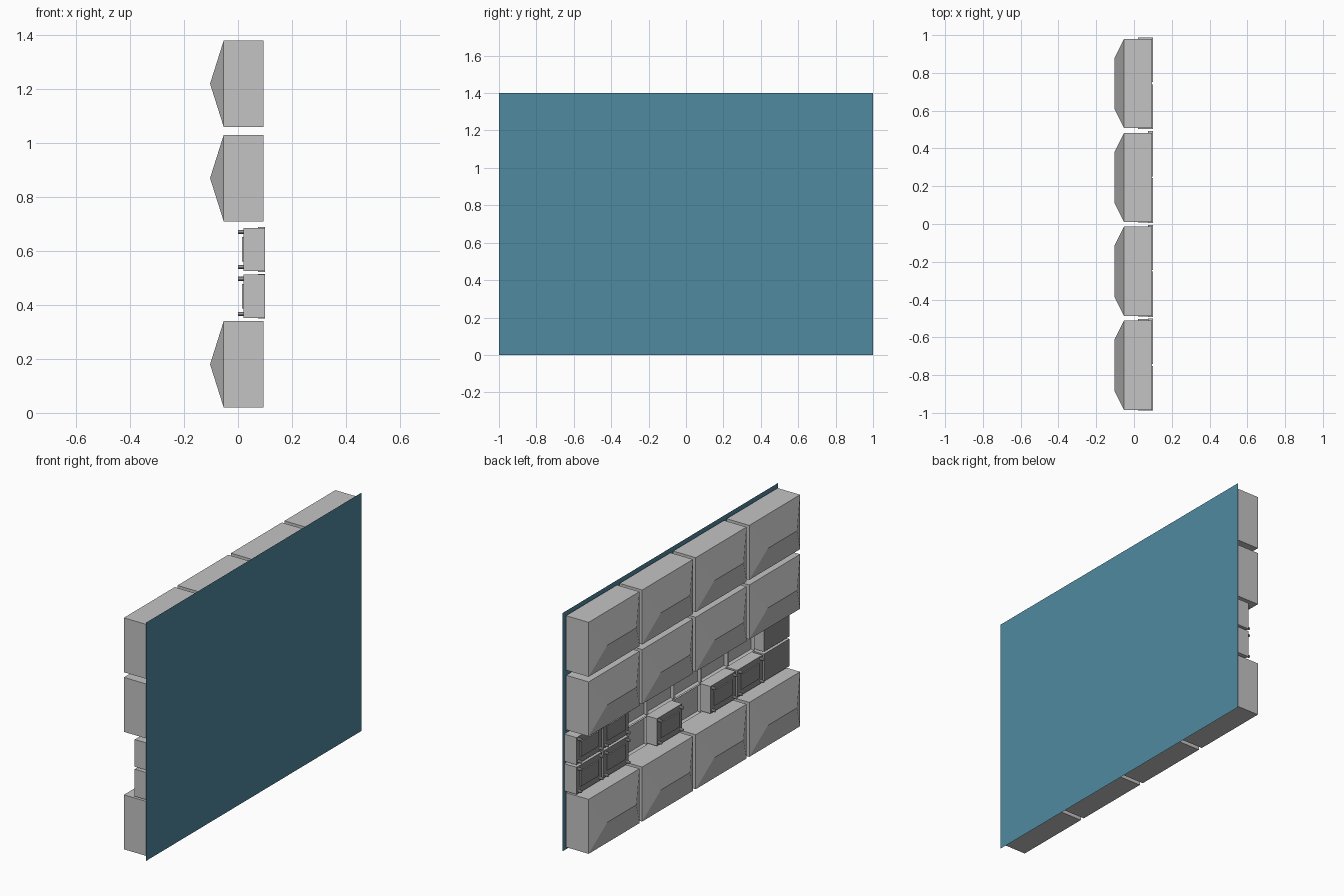
import bpy
import bmesh
import math
from mathutils import Matrix

cube = bpy.data.objects.get("Cube")
if cube:
    bpy.data.objects.remove(cube, do_unlink=True)


def material(name, r, g, b):
    m = bpy.data.materials.new(name)
    m.use_nodes = True
    m.diffuse_color = (r, g, b, 1)
    m.node_tree.nodes["Principled BSDF"].inputs["Base Color"].default_value = (r, g, b, 1)
    return m


teal = material("teal", 0.08, 0.255, 0.35)
grey = material("light grey", 0.55, 0.55, 0.55)
dark = material("dark grey", 0.27, 0.27, 0.27)


def finish(name, bm, mats):
    mesh = bpy.data.meshes.new(name)
    bmesh.ops.recalc_face_normals(bm, faces=bm.faces)
    bm.to_mesh(mesh)
    bm.free()
    for m in mats:
        mesh.materials.append(m)
    ob = bpy.data.objects.new(name, mesh)
    bpy.context.collection.objects.link(ob)
    return ob


def add_box(bm, x0, x1, y, z, w, h):
    """Box from x0 to x1 centred on y, z; returns its outward (-x) face."""
    mat = Matrix.Translation(((x0 + x1) / 2, y, z)) @ Matrix.Diagonal((x1 - x0, w, h, 1))
    verts = bmesh.ops.create_cube(bm, size=1, matrix=mat)["verts"]
    faces = {f for v in verts for f in v.link_faces}
    return min(faces, key=lambda f: f.calc_center_median().x)


# Thin backing sheet
bm = bmesh.new()
sheet = [bm.verts.new((0.1035, y, z)) for y, z in ((-1, 0), (1, 0), (1, 1.4), (-1, 1.4))]
bm.faces.new(sheet)
finish("backing_sheet", bm, [teal])


# Large blocks, each with a hipped front
def hipped_block(name, y, z):
    bm = bmesh.new()
    front = add_box(bm, -0.053, 0.094, y, z, 0.472, 0.32)
    corners = list(front.verts)
    bm.faces.remove(front)
    ends = {s: bm.verts.new((-0.1035, y + s * 0.135, z)) for s in (-1, 1)}

    def corner(sy, sz):
        return next(v for v in corners if (v.co.y - y) * sy > 0 and (v.co.z - z) * sz > 0)

    for s in (-1, 1):
        bm.faces.new((corner(s, -1), corner(s, 1), ends[s]))
        bm.faces.new((corner(-1, s), corner(1, s), ends[1], ends[-1]))
    finish(name, bm, [grey])


for row, z in enumerate((0.18, 0.87, 1.22)):
    for col in range(4):
        hipped_block(f"large_block_{row}_{col}", (col - 1.5) * 0.497 - 0.002, z)


# Small units: plain end box, pinned module or shallow tray
def plain_box(name, y, z):
    bm = bmesh.new()
    add_box(bm, 0.02, 0.1, y, z, 0.235, 0.16).material_index = 1
    finish(name, bm, [grey, dark])


def pinned_module(name, y, z):
    bm = bmesh.new()
    add_box(bm, 0.02, 0.1, y, z, 0.235, 0.16).material_index = 1
    add_box(bm, 0.015, 0.02, y, z, 0.17, 0.09).material_index = 1
    for sy in (-1, 1):
        for sz in (-1, 1):
            mat = Matrix.Translation((0.011, y + sy * 0.1, z + sz * 0.065))
            bmesh.ops.create_cone(bm, cap_ends=True, segments=10, radius1=0.008,
                                  radius2=0.008, depth=0.022,
                                  matrix=mat @ Matrix.Rotation(math.pi / 2, 4, "Y"))
    finish(name, bm, [grey, dark])


def tray(name, y, z):
    bm = bmesh.new()
    front = add_box(bm, 0.075, 0.1, y, z, 0.24, 0.166)
    bmesh.ops.inset_region(bm, faces=[front], thickness=0.008)
    bmesh.ops.translate(bm, verts=front.verts, vec=(0.018, 0, 0))
    finish(name, bm, [grey])


layout = {0: "BPPTPTPP", 1: "BTTTTTPP"}
builders = {"B": ("end_box", plain_box), "P": ("pinned_module", pinned_module),
            "T": ("shallow_tray", tray)}
for row, kinds in layout.items():
    for col, kind in enumerate(kinds):
        label, build = builders[kind]
        build(f"{label}_{row}_{col}", (col - 3.5) * 0.2485, 0.432 + row * 0.174)
